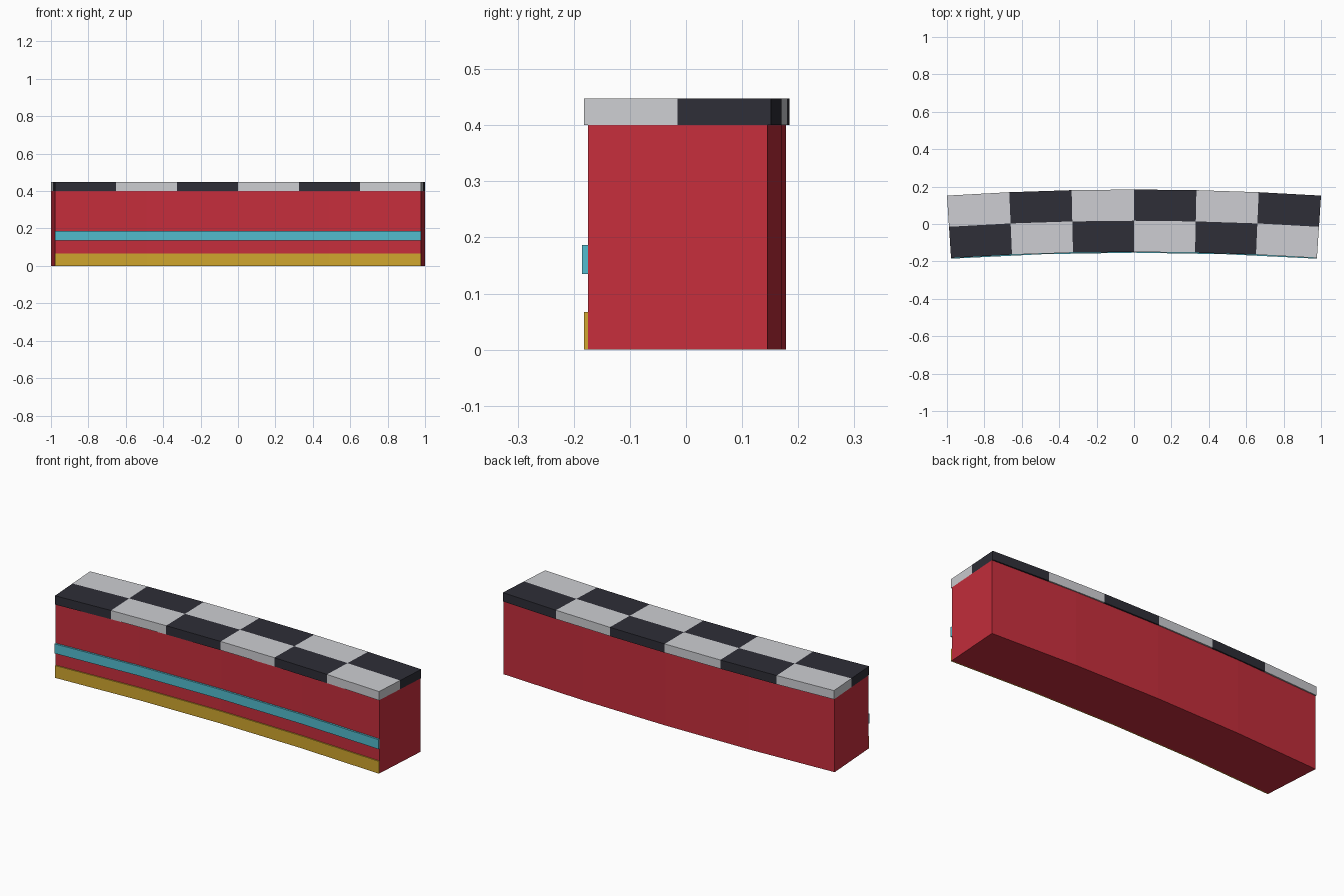
import bpy, bmesh, math

if "Cube" in bpy.data.objects:
    bpy.data.objects.remove(bpy.data.objects["Cube"])

HALF = math.radians(3.75)            # half of the angle the wall sweeps
R_OUT = 1 / math.sin(HALF)           # outer radius of the cap
CENTRE_Y = 0.1845 - R_OUT
R_IN = R_OUT - 0.334                 # inner radius of the cap
LIP = 0.0065                         # cap overhang on both sides


def material(name, rgb):
    m = bpy.data.materials.new(name)
    lin = [((c / 255 + 0.055) / 1.055) ** 2.4 for c in rgb]
    m.diffuse_color = (*lin, 1)
    m.use_nodes = True
    m.node_tree.nodes["Principled BSDF"].inputs["Base Color"].default_value = m.diffuse_color
    return m


red = material("red", (198, 46, 60))
black = material("charcoal", (46, 46, 55))
white = material("light_grey", (205, 206, 210))
cyan = material("cyan", (82, 188, 206))
gold = material("gold", (208, 166, 46))


def arc_block(name, r0, r1, z0, z1, cols, rows, mats, rule=None):
    """Closed curved block, cols segments along the arc, rows across it."""
    bm = bmesh.new()

    def layer(z):
        grid = []
        for i in range(cols + 1):
            a = HALF * (2 * i / cols - 1)
            line = []
            for j in range(rows + 1):
                r = r0 + (r1 - r0) * j / rows
                line.append(bm.verts.new((r * math.sin(a), CENTRE_Y + r * math.cos(a), z)))
            grid.append(line)
        return grid

    lo, hi = layer(z0), layer(z1)

    def face(verts, i, j):
        f = bm.faces.new(verts)
        f.material_index = rule(i, j) if rule else 0

    for i in range(cols):
        for j in range(rows):
            for g in (lo, hi):
                face((g[i][j], g[i + 1][j], g[i + 1][j + 1], g[i][j + 1]), i, j)
        for j, cell in ((0, 0), (rows, rows - 1)):
            face((lo[i][j], lo[i + 1][j], hi[i + 1][j], hi[i][j]), i, cell)
    for j in range(rows):
        for i, cell in ((0, 0), (cols, cols - 1)):
            face((lo[i][j], lo[i][j + 1], hi[i][j + 1], hi[i][j]), cell, j)
    bmesh.ops.recalc_face_normals(bm, faces=bm.faces)
    me = bpy.data.meshes.new(name)
    bm.to_mesh(me)
    bm.free()
    for m in mats:
        me.materials.append(m)
    ob = bpy.data.objects.new(name, me)
    bpy.context.collection.objects.link(ob)
    return ob


# Main wall
front = R_IN + LIP
arc_block("wall_body", front, R_OUT - LIP, 0, 0.4, 4, 1, [red])
# Chequered cap: black where column + row is even
arc_block("checker_cap", R_IN, R_OUT, 0.4, 0.448, 6, 2, [black, white],
          lambda i, j: (i + j) % 2)
# Trim strips on the inner (front) face
arc_block("base_strip", front - 0.0065, front, 0, 0.067, 4, 1, [gold])
arc_block("middle_strip", front - 0.0105, front, 0.135, 0.187, 4, 1, [cyan])
